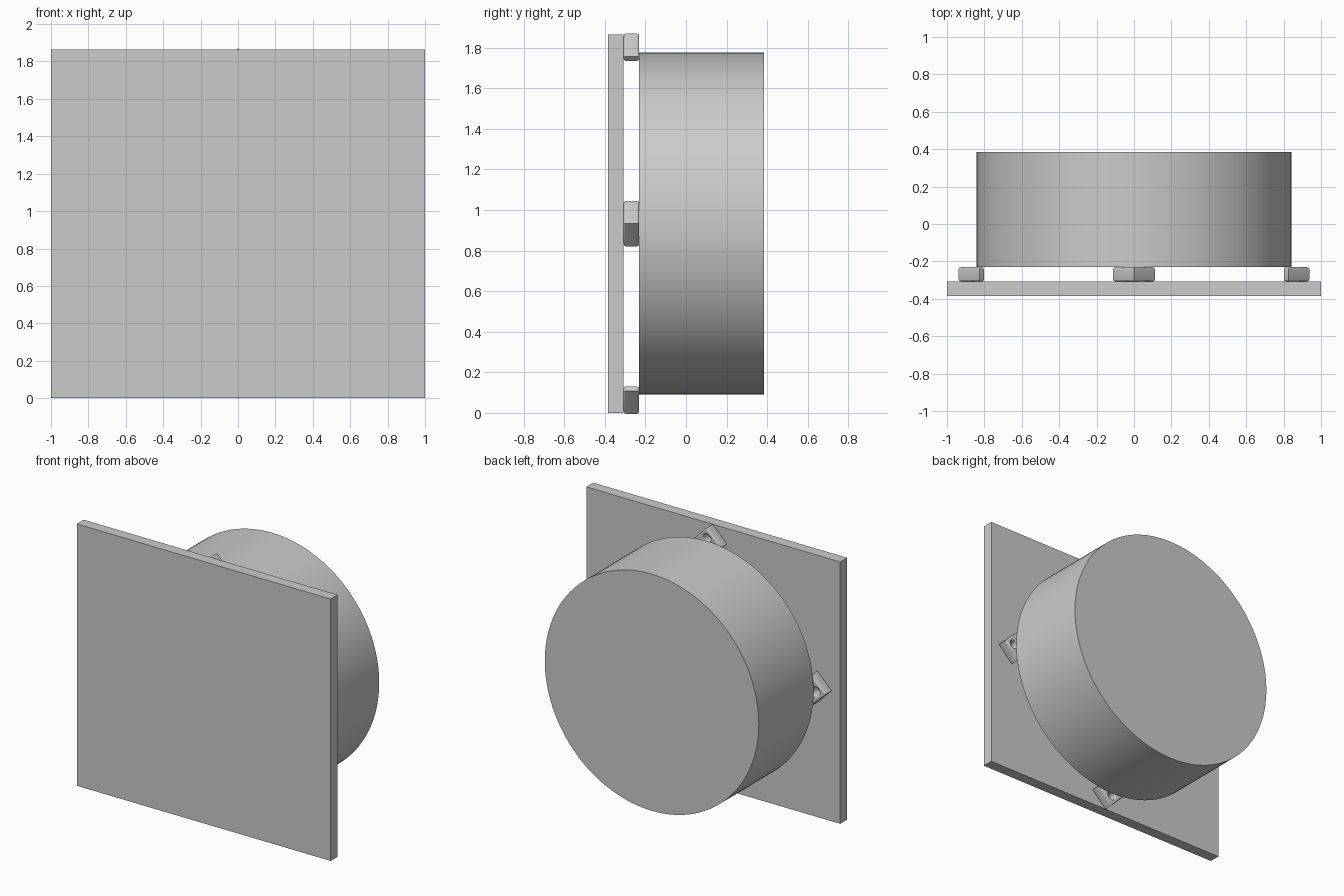
import bpy
import math
from mathutils import Matrix, Vector

cube = bpy.data.objects.get("Cube")
if cube:
    bpy.data.objects.remove(cube, do_unlink=True)

WIDTH, HEIGHT = 2.0, 1.865
CENTRE_Z = HEIGHT / 2
PLATE_FRONT, PLATE_BACK = -0.385, -0.307
DRUM_FRONT, DRUM_BACK = -0.231, 0.385
DRUM_RADIUS = 0.843

grey = bpy.data.materials.new("plain grey")
grey.use_nodes = True
colour = (0.6, 0.6, 0.6, 1)
grey.diffuse_color = colour
grey.node_tree.nodes["Principled BSDF"].inputs["Base Color"].default_value = colour


def finish(obj, name):
    obj.name = name
    obj.data.materials.clear()
    obj.data.materials.append(grey)
    return obj


def smooth(obj):
    bpy.ops.object.select_all(action="DESELECT")
    obj.select_set(True)
    bpy.context.view_layer.objects.active = obj
    bpy.ops.object.shade_smooth_by_angle(angle=math.radians(35))


# Square front panel
bpy.ops.mesh.primitive_cube_add(size=1, location=(0, (PLATE_FRONT + PLATE_BACK) / 2, CENTRE_Z))
panel = finish(bpy.context.object, "front_panel")
panel.data.transform(Matrix.Diagonal((WIDTH, PLATE_BACK - PLATE_FRONT, HEIGHT, 1)))

# Round drum behind the panel
bpy.ops.mesh.primitive_cylinder_add(
    vertices=128, radius=DRUM_RADIUS, depth=DRUM_BACK - DRUM_FRONT,
    location=(0, (DRUM_FRONT + DRUM_BACK) / 2, CENTRE_Z), rotation=(math.pi / 2, 0, 0))
smooth(finish(bpy.context.object, "drum"))


# Spacer outline: a square corner pointing outward, cut off on the inner side
def add_loop(curve, points):
    spline = curve.splines.new("POLY")
    spline.points.add(len(points) - 1)
    for point, (x, y) in zip(spline.points, points):
        point.co = (x, y, 0, 1)
    spline.use_cyclic_u = True


APEX, HALF, CUT, BEVEL = 0.937, 0.112, 0.022, 0.01
THICKNESS = DRUM_FRONT - PLATE_BACK
curve = bpy.data.curves.new("spacer_outline", "CURVE")
curve.dimensions = "2D"
curve.fill_mode = "BOTH"
curve.bevel_depth = BEVEL
curve.bevel_resolution = 2
curve.offset = -BEVEL
curve.extrude = THICKNESS / 2 - BEVEL
add_loop(curve, [(0, APEX), (-HALF, APEX - HALF), (CUT - HALF, APEX - HALF - CUT),
                 (HALF - CUT, APEX - HALF - CUT), (HALF, APEX - HALF)])
# Screw hole
turns = [math.tau * i / 32 for i in range(32)]
add_loop(curve, [(0.03 * math.cos(a), APEX - 0.077 + 0.03 * math.sin(a)) for a in turns])

template = bpy.data.objects.new("spacer_template", curve)
bpy.context.collection.objects.link(template)
bpy.context.view_layer.update()
spacer_mesh = bpy.data.meshes.new_from_object(
    template.evaluated_get(bpy.context.evaluated_depsgraph_get()))
bpy.data.objects.remove(template, do_unlink=True)

# Four spacers around the drum edge
place = Matrix.Translation(Vector((0, (PLATE_BACK + DRUM_FRONT) / 2, CENTRE_Z)))
upright = Matrix.Rotation(math.pi / 2, 4, "X")
for i, side in enumerate(("top", "left", "bottom", "right")):
    mesh = spacer_mesh.copy()
    mesh.transform(place @ Matrix.Rotation(i * math.pi / 2, 4, "Y") @ upright)
    spacer = bpy.data.objects.new("spacer", mesh)
    bpy.context.collection.objects.link(spacer)
    smooth(finish(spacer, side + "_spacer"))
bpy.data.meshes.remove(spacer_mesh)
